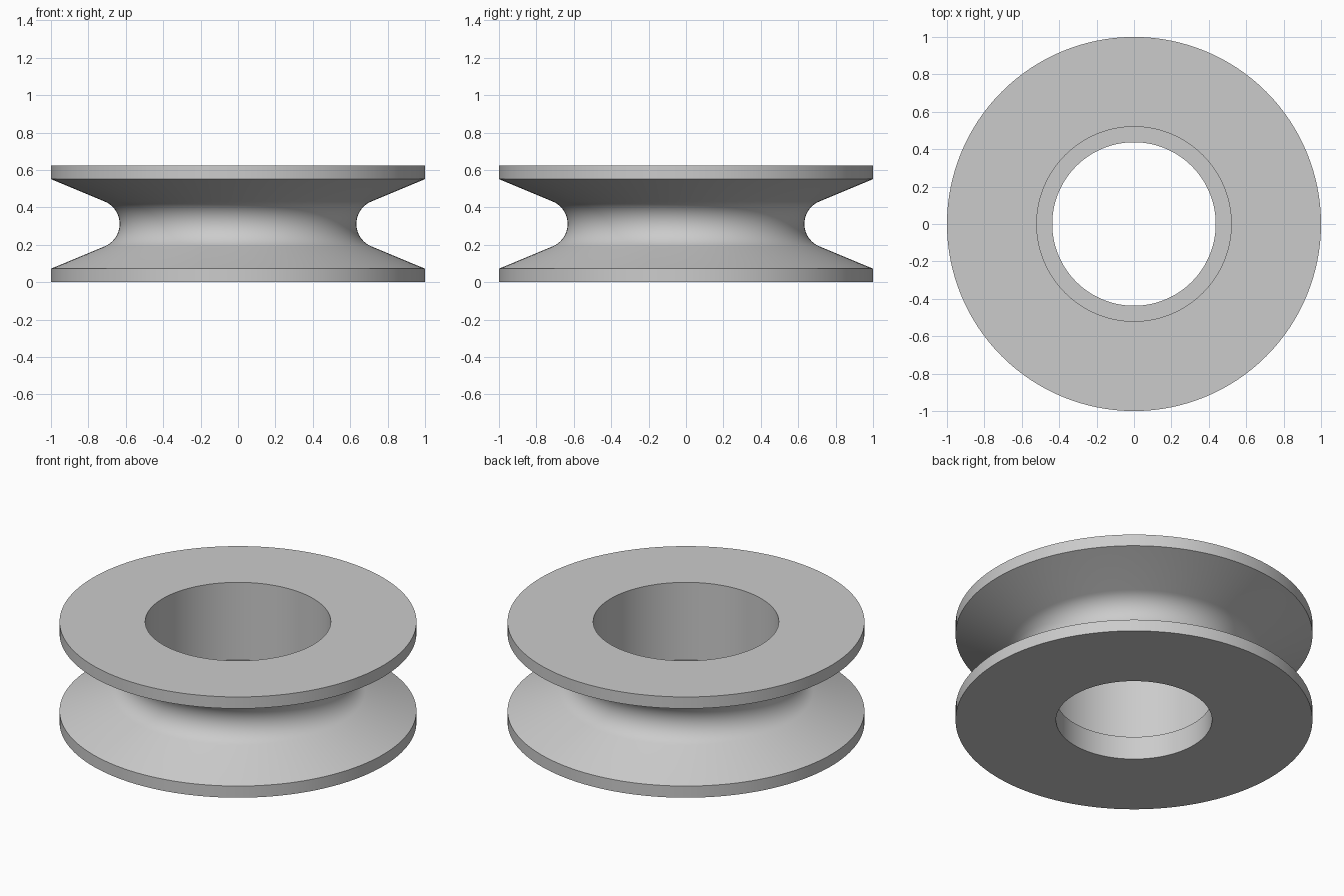
import bpy, bmesh, math
from mathutils import Vector

cube = bpy.data.objects.get("Cube")
if cube:
    bpy.data.objects.remove(cube, do_unlink=True)

HEIGHT, RIM, OUTER = 0.623, 0.072, 1.0
BORE, SEAT_BORE, SEAT_Z = 0.52, 0.437, 0.143
NECK, GROOVE_R = 0.633, 0.13
SEGMENTS, ARC_STEPS = 128, 20

grey = bpy.data.materials.new("plain grey")
grey.use_nodes = True
colour = (0.6, 0.6, 0.6, 1)
grey.diffuse_color = colour
grey.node_tree.nodes["Principled BSDF"].inputs["Base Color"].default_value = colour

# Groove: round bottom with sloping sides tangent to it
mid = HEIGHT / 2
centre = NECK + GROOVE_R
dx, dz = OUTER - centre, mid - RIM
slope = math.atan2(dz, dx) - math.asin(GROOVE_R / math.hypot(dx, dz))
half_arc = math.pi / 2 - slope
groove = []
for i in range(ARC_STEPS + 1):
    a = half_arc * (2 * i / ARC_STEPS - 1)
    groove.append((centre - GROOVE_R * math.cos(a), mid + GROOVE_R * math.sin(a)))

# Closed cross-section: stepped bore, flat faces, two rims and the groove
profile = [(SEAT_BORE, 0), (OUTER, 0), (OUTER, RIM), *groove,
           (OUTER, HEIGHT - RIM), (OUTER, HEIGHT), (BORE, HEIGHT),
           (BORE, SEAT_Z), (SEAT_BORE, SEAT_Z)]

# Revolve the section around the axle
bm = bmesh.new()
verts = [bm.verts.new((r, 0, z)) for r, z in profile]
edges = [bm.edges.new((v, verts[(i + 1) % len(verts)])) for i, v in enumerate(verts)]
bmesh.ops.spin(bm, geom=verts + edges, cent=Vector(), axis=(0, 0, 1),
               angle=math.tau, steps=SEGMENTS, use_merge=True)
bmesh.ops.remove_doubles(bm, verts=bm.verts, dist=1e-5)
bmesh.ops.recalc_face_normals(bm, faces=bm.faces)
mesh = bpy.data.meshes.new("grooved_wheel")
bm.to_mesh(mesh)
bm.free()
mesh.materials.append(grey)

wheel = bpy.data.objects.new("grooved_wheel", mesh)
bpy.context.collection.objects.link(wheel)
bpy.ops.object.select_all(action="DESELECT")
wheel.select_set(True)
bpy.context.view_layer.objects.active = wheel
bpy.ops.object.shade_smooth_by_angle(angle=math.radians(20))
